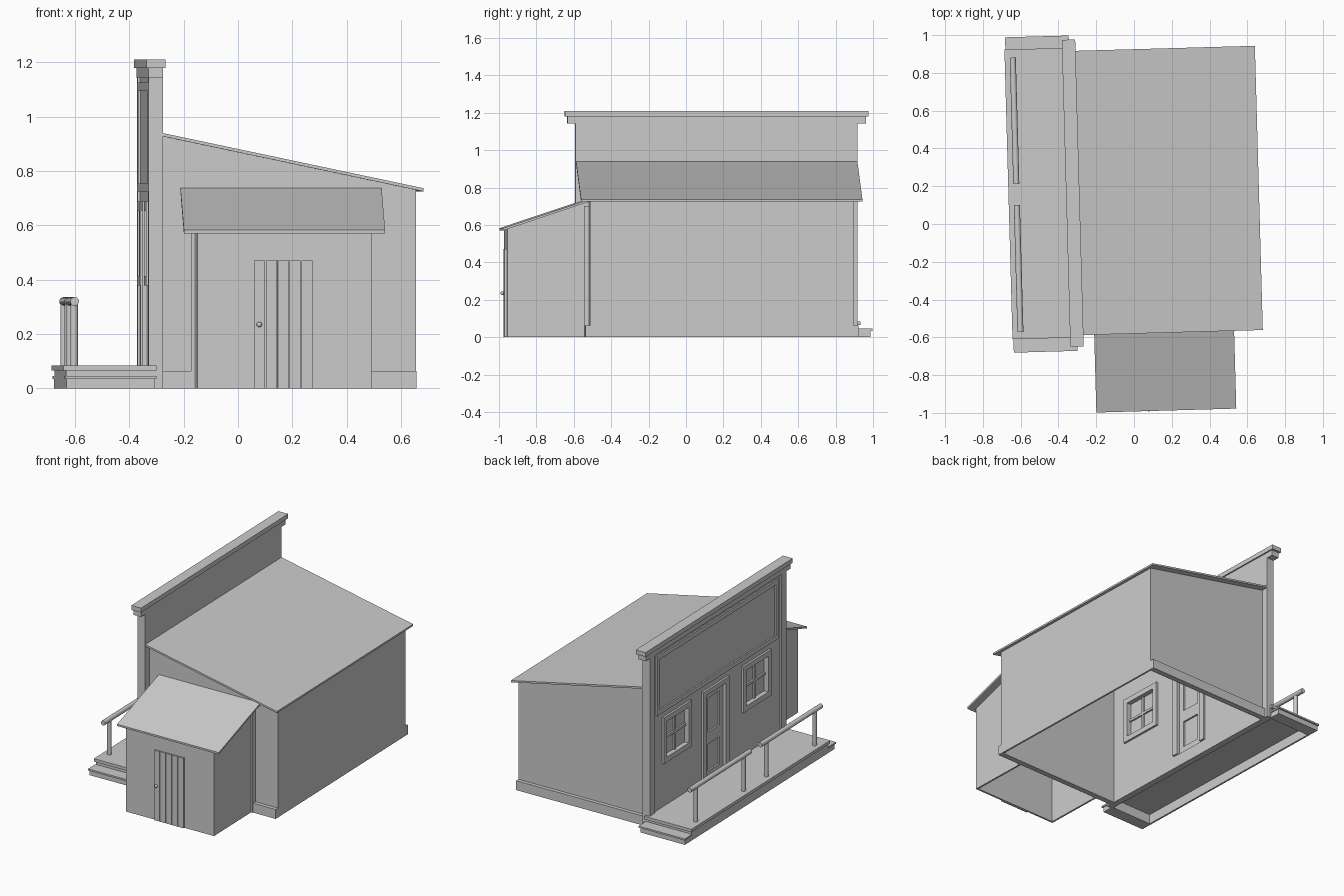
import bpy, bmesh, math
from mathutils import Matrix, Vector

cube = bpy.data.objects.get("Cube")
if cube:
    bpy.data.objects.remove(cube, do_unlink=True)

paint = bpy.data.materials.new("plain grey")
paint.use_nodes = True
GREY = (0.6, 0.6, 0.6, 1)
paint.diffuse_color = GREY
paint.node_tree.nodes["Principled BSDF"].inputs["Base Color"].default_value = GREY

# the whole building is turned slightly about the vertical
TURN = Matrix.Rotation(math.radians(1.6), 4, 'Z')


def finish(name, bm):
    bmesh.ops.recalc_face_normals(bm, faces=bm.faces)
    bm.transform(TURN)
    mesh = bpy.data.meshes.new(name)
    bm.to_mesh(mesh)
    bm.free()
    mesh.materials.append(paint)
    obj = bpy.data.objects.new(name, mesh)
    bpy.context.collection.objects.link(obj)
    return obj


def boxes(name, *parts):
    """One object made of boxes, each given as (x range, y range, z range)."""
    bm = bmesh.new()
    for spans in parts:
        size = [hi - lo for lo, hi in spans]
        mid = [(hi + lo) / 2 for lo, hi in spans]
        m = Matrix.Translation(mid) @ Matrix.Diagonal((*size, 1))
        bmesh.ops.create_cube(bm, size=1, matrix=m)
    return finish(name, bm)


def prism(name, profile, span, axis):
    """Extrude a profile (across, z) along the x or y axis."""
    def place(t, p):
        return (t, p[0], p[1]) if axis == 'x' else (p[0], t, p[1])
    bm = bmesh.new()
    face = bm.faces.new([bm.verts.new(place(span[0], p)) for p in profile])
    out = bmesh.ops.extrude_face_region(bm, geom=[face])["geom"]
    verts = [v for v in out if isinstance(v, bmesh.types.BMVert)]
    bmesh.ops.translate(bm, verts=verts, vec=place(span[1] - span[0], (0, 0)))
    return finish(name, bm)


def rod(name, a, b, radius):
    a, b = Vector(a), Vector(b)
    bm = bmesh.new()
    turn = (b - a).to_track_quat('Z', 'Y').to_matrix().to_4x4()
    bmesh.ops.create_cone(bm, cap_ends=True, segments=16, radius1=radius, radius2=radius,
                          depth=(b - a).length, matrix=Matrix.Translation((a + b) / 2) @ turn)
    smooth(finish(name, bm))


def smooth(obj):
    bpy.ops.object.select_all(action='DESELECT')
    obj.select_set(True)
    bpy.context.view_layer.objects.active = obj
    bpy.ops.object.shade_smooth_by_angle()


def frame(xs, ys, zs, w):
    """Four boxes forming a rectangular frame of border width w."""
    (y0, y1), (z0, z1) = ys, zs
    return [(xs, (y0, y0 + w), zs), (xs, (y1 - w, y1), zs),
            (xs, (y0 + w, y1 - w), (z0, z0 + w)), (xs, (y0 + w, y1 - w), (z1 - w, z1))]


def around(c, half):
    return (c - half, c + half)


# main measurements
MID = 0.172
WALL_X = (-0.30, 0.641)
WALL_Y = (-0.531, 0.879)
FACE_X = (-0.336, -0.293)
FACE_Y = (-0.584, 0.925)
T = 0.012
FLOOR = 0.085


def roof_z(x):
    return 0.938 - 0.2114 * (x + 0.285)


def shed_z(y):
    return 0.583 + 0.335 * (y + 0.99)


# main walls under the single-pitch roof
end = [(WALL_X[0], 0), (WALL_X[1], 0), (WALL_X[1], roof_z(WALL_X[1]) - T),
       (WALL_X[0], roof_z(WALL_X[0]) - T)]
prism("front_wall", end, (WALL_Y[0], WALL_Y[0] + T), 'y')
prism("back_wall", end, (WALL_Y[1] - T, WALL_Y[1]), 'y')
boxes("side_wall", ((WALL_X[1] - T, WALL_X[1]), WALL_Y, (0, roof_z(WALL_X[1]) - T)))
base = (0, 0.063)
boxes("baseboards", (WALL_X, (WALL_Y[0] - 0.025, WALL_Y[0]), base),
      (WALL_X, (WALL_Y[1], WALL_Y[1] + 0.025), base))
x0, x1 = FACE_X[1], 0.666
prism("main_roof", [(x0, roof_z(x0) - T), (x1, roof_z(x1) - T), (x1, roof_z(x1)),
                    (x0, roof_z(x0))], (-0.58, 0.925), 'y')

# tall false front, pierced by a door and two windows
windows = [around(0.62, 0.135), around(-0.26, 0.135)]
door = around(0.195, 0.125)
head, sill, top = 0.665, 0.40, 1.18
edges = [FACE_Y[0], *windows[1], *door, *windows[0], FACE_Y[1]]
piers = [(FACE_X, (edges[i], edges[i + 1]), (0, head)) for i in range(0, len(edges), 2)]
boxes("false_front", (FACE_X, FACE_Y, (head, top)), (FACE_X, door, (0, FLOOR)), *piers,
      *[(FACE_X, w, (0, sill)) for w in windows])
proud = (FACE_X[0] - 0.01, FACE_X[0])
boxes("corner_boards", *[(proud, ys, (FLOOR, top)) for ys in
      ((FACE_Y[0], FACE_Y[0] + 0.055), (FACE_Y[1] - 0.055, FACE_Y[1]))])
boxes("sign_frame", *frame(proud, around(MID, 0.67), (0.725, 1.125), 0.03))
boxes("cornice", ((-0.355, -0.284), (-0.64, 0.985), (top, 1.21)),
      ((-0.347, FACE_X[1]), (-0.626, 0.97), (1.143, top)))

# windows with cross bars and panes
casing = (FACE_X[0] - 0.014, FACE_X[1] + 0.014)
bar = (FACE_X[0] + 0.006, FACE_X[1] - 0.006)
pane = around(sum(FACE_X) / 2, 0.004)
for side, (lo, hi) in zip(("back", "front"), windows):
    boxes(side + "_window_frame", *frame(casing, (lo - 0.02, hi + 0.02),
                                         (sill - 0.022, head + 0.022), 0.035))
    boxes(side + "_window_bars", (bar, around((lo + hi) / 2, 0.008), (sill, head)),
          (bar, (lo, hi), around((sill + head) / 2, 0.008)))
    boxes(side + "_window_pane", (pane, (lo, hi), (sill, head)))

# entrance door with an upper and a lower panel
trim = [(casing, (y - 0.02, y + 0.02), (FLOOR, 0.687)) for y in door]
boxes("entrance_trim", *trim, (casing, (door[0] + 0.02, door[1] - 0.02), (0.655, 0.687)))
boxes("entrance_door", (pane, door, (FLOOR, head)),
      *frame(bar, (door[0] + 0.02, door[1] - 0.02), (FLOOR, 0.345), 0.04),
      *frame(bar, (door[0] + 0.02, door[1] - 0.02), (0.345, 0.655), 0.04))

# hollow porch with steps at both ends
DECK_X, DECK_Y = (-0.66, -0.317), (-0.592, 0.942)
boxes("porch_deck", (DECK_X, DECK_Y, (0.065, FLOOR)))
inset_x = (DECK_X[0] + 0.01, DECK_X[1])
skirt = (0, 0.065)
boxes("porch_skirt", ((inset_x[0], inset_x[0] + T), around(MID, 0.755), skirt),
      (inset_x, around(MID - 0.749, 0.006), skirt), (inset_x, around(MID + 0.749, 0.006), skirt))
for side, s in (("front", -1), ("back", 1)):
    near, far = MID + s * 0.755, MID + s * 0.835
    boxes(side + "_step", ((-0.655, -0.318), sorted((near, far)), (0.034, 0.045)),
          ((-0.65, -0.325), sorted((near, far - s * 0.01)), (0, 0.034)))

# porch railings
for side, ends in (("back", (0.23, 0.898)), ("front", (-0.555, 0.118))):
    rod(side + "_handrail", (-0.617, ends[0], 0.32), (-0.617, ends[1], 0.32), 0.016)
    for i, y in enumerate((ends[0] + 0.07, ends[1] - 0.07)):
        rod(f"{side}_rail_post_{i}", (-0.617, y, FLOOR), (-0.617, y, 0.32), 0.014)

# lean-to shed
SHED_X, SHED_Y = (-0.176, 0.464), -0.968
side = [(SHED_Y, 0), (WALL_Y[0], 0), (WALL_Y[0], shed_z(WALL_Y[0]) - T),
        (SHED_Y, shed_z(SHED_Y) - T)]
prism("shed_left_wall", side, (SHED_X[1] - T, SHED_X[1]), 'x')
prism("shed_right_wall", side, (SHED_X[0], SHED_X[0] + T), 'x')
boxes("shed_front_wall", (SHED_X, (SHED_Y, SHED_Y + T), (0, shed_z(SHED_Y) - T)))
trim_y = (WALL_Y[0] - 0.028, WALL_Y[0])
boxes("shed_corner_trim", *[(around(x, 0.012), trim_y, (0, 0.7)) for x in SHED_X])
y0, y1 = -0.992, WALL_Y[0] + 0.004
prism("shed_roof", [(y0, shed_z(y0) - T), (y1, shed_z(y1) - T), (y1, shed_z(y1)),
                    (y0, shed_z(y0))], (-0.227, 0.514), 'x')

# plank door with a round knob
plank = 0.0436
boxes("shed_door", *[((0.032 + i * plank, 0.032 + (i + 1) * plank - 0.003),
                      (SHED_Y - 0.009, SHED_Y), (0, 0.47)) for i in range(5)])
bm = bmesh.new()
bmesh.ops.create_uvsphere(bm, u_segments=12, v_segments=8, radius=0.01,
                          matrix=Matrix.Translation((0.051, SHED_Y - 0.016, 0.235)))
smooth(finish("shed_door_knob", bm))
